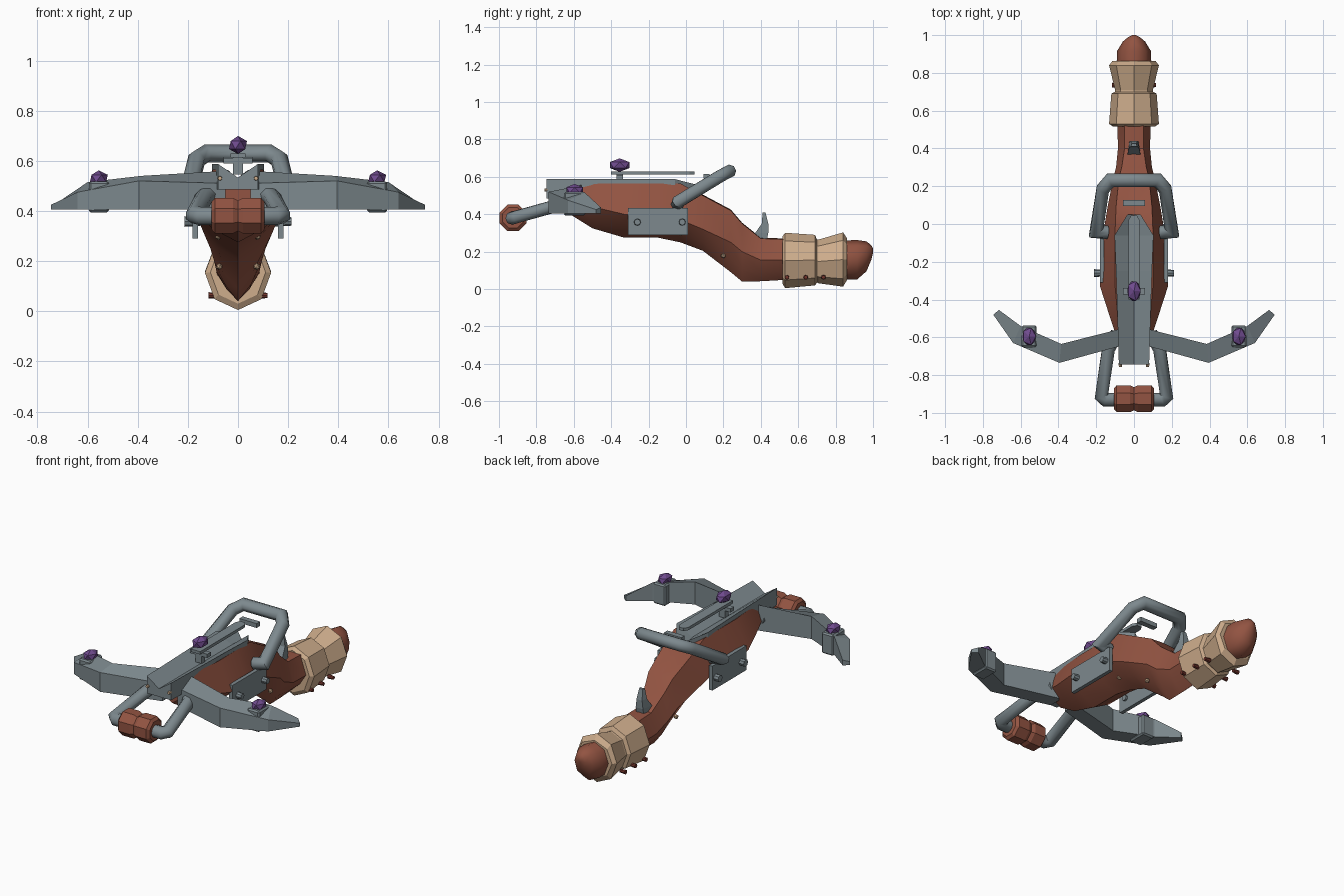
import bpy, bmesh, math
from mathutils import Vector, Matrix

if "Cube" in bpy.data.objects:
    bpy.data.objects.remove(bpy.data.objects["Cube"])


def material(name, rgb):
    m = bpy.data.materials.new(name)
    m.diffuse_color = (*rgb, 1)
    m.use_nodes = True
    m.node_tree.nodes["Principled BSDF"].inputs["Base Color"].default_value = m.diffuse_color
    return m


WOOD = material("rust brown wood", (.29, .088, .054))
STEEL = material("blue grey steel", (.205, .25, .27))
CLOTH = material("tan wrap", (.62, .42, .265))
GEM = material("purple gem", (.16, .07, .27))
NAIL = material("dark red nail", (.17, .035, .025))


def finish(name, bm, mat, smooth=0):
    bmesh.ops.recalc_face_normals(bm, faces=bm.faces[:])
    me = bpy.data.meshes.new(name)
    bm.to_mesh(me)
    bm.free()
    me.materials.append(mat)
    ob = bpy.data.objects.new(name, me)
    bpy.context.collection.objects.link(ob)
    if smooth:
        bpy.ops.object.select_all(action='DESELECT')
        ob.select_set(True)
        bpy.context.view_layer.objects.active = ob
        bpy.ops.object.shade_smooth_by_angle(angle=math.radians(smooth))
    return ob


def loft(name, rings, mat, smooth=0):
    """Skin a list of equal-length point rings and cap the ends."""
    bm = bmesh.new()
    vs = [[bm.verts.new(p) for p in r] for r in rings]
    n = len(vs[0])
    for a, b in zip(vs, vs[1:]):
        for i in range(n):
            j = (i + 1) % n
            bm.faces.new((a[i], a[j], b[j], b[i]))
    bm.faces.new(vs[0])
    bm.faces.new(vs[-1])
    return finish(name, bm, mat, smooth)


def oval(y, rx, rz, zc, n=8):
    """Ring around the y axis with a corner at the bottom."""
    return [(rx * math.sin(2 * math.pi * i / n), y, zc - rz * math.cos(2 * math.pi * i / n))
            for i in range(n)]


def tube(name, path, r, mat, n=8):
    """Round bar with mitred corners."""
    p = [Vector(q) for q in path]
    rings = []
    for i, c in enumerate(p):
        d0 = (p[max(i, 1)] - p[max(i, 1) - 1]).normalized()
        k = min(i, len(p) - 2)
        d1 = (p[k + 1] - p[k]).normalized()
        t = (d0 + d1).normalized()
        stretch = 1 / max(.6, t.dot(d1))
        up = Vector((0, -.45, .9))
        u = t.cross(up).normalized()
        v = u.cross(t).normalized()
        rings.append([c + u * r * stretch * math.cos(2 * math.pi * (a + .5) / n)
                      + v * r * math.sin(2 * math.pi * (a + .5) / n) for a in range(n)])
    return loft(name, rings, mat, 50)


def box(name, c, size, mat, bevel=0):
    bm = bmesh.new()
    bmesh.ops.create_cube(bm, size=1, matrix=Matrix.Translation(c) @ Matrix.Diagonal((*size, 1)))
    if bevel:
        bmesh.ops.bevel(bm, geom=bm.edges[:], offset=bevel, segments=1, affect='EDGES')
    return finish(name, bm, mat)


def gem(name, c, size, mat=GEM):
    bm = bmesh.new()
    bmesh.ops.create_icosphere(bm, subdivisions=1, radius=1,
                               matrix=Matrix.Translation(c) @ Matrix.Diagonal((*size, 1)))
    return finish(name, bm, mat)


def peg(name, c, r, depth, axis, mat):
    bm = bmesh.new()
    rot = Matrix.Rotation(math.pi / 2, 4, 'Y' if axis == 'x' else 'X')
    bmesh.ops.create_cone(bm, cap_ends=True, segments=8, radius1=r, radius2=r * .8,
                          depth=depth, matrix=Matrix.Translation(c) @ rot)
    return finish(name, bm, mat)


# Wooden stock: y, half width, top z, top half width, middle z, bottom z
stock = []
for y, w, zt, wt, zm, zb in [
        (-.62, .085, .57, .07, .48, .40), (-.50, .125, .565, .085, .44, .325),
        (-.33, .18, .565, .10, .40, .275), (-.15, .17, .565, .10, .39, .275),
        (-.03, .16, .565, .10, .37, .25), (.09, .14, .50, .095, .32, .205),
        (.24, .11, .42, .08, .25, .09), (.30, .095, .35, .065, .20, .04),
        (.40, .085, .27, .05, .155, .042), (.54, .088, .265, .05, .155, .05)]:
    dip = .055 if y < 0 else -.005
    low = (w * .55, zm - (zm - zb) * .58)
    stock.append([(0, y, zt - dip), (wt, y, zt), (w, y, zm), (low[0], y, low[1]), (0, y, zb),
                  (-low[0], y, low[1]), (-w, y, zm), (-wt, y, zt)])
loft("stock", stock, WOOD, 25)

# Grip wrapping and rounded butt
loft("grip_wrap", [oval(*r) for r in [
    (.515, .11, .125, .155), (.53, .132, .148, .153), (.69, .12, .135, .155),
    (.70, .10, .115, .15), (.71, .10, .117, .148), (.84, .132, .145, .158),
    (.862, .115, .11, .16)]], CLOTH)
loft("butt", [oval(*r) for r in [
    (.84, .092, .105, .155), (.915, .09, .105, .157), (.965, .06, .08, .175),
    (.99, .03, .04, .195), (1.0, .01, .012, .205)]], WOOD, 60)

# Grooved rail
loft("rail", [[(-w, y, z), (0, y, z - .055), (w, y, z), (w, y, .485), (-w, y, .485)]
              for y, w, z in [(-.745, .08, .588), (-.25, .095, .588), (-.06, .103, .588),
                              (.05, .035, .56)]], STEEL)

# Sight bar, its mount, the centre gem and the rear sight
loft("sight_bar", [[(-w, y, .613), (w, y, .613), (w, y, .63), (-w, y, .63)]
                   for y, w in [(-.40, .03), (.02, .03), (.045, .015)]], STEEL)
box("sight_mount", (0, -.355, .60), (.115, .034, .022), STEEL)
box("mount_post", (0, -.355, .58), (.04, .034, .07), STEEL)
gem("centre_gem", (0, -.355, .663), (.04, .061, .036))
box("rear_sight", (0, .11, .603), (.115, .032, .026), STEEL)

# Rear hook
loft("hook", [[(-w, y0, z), (w, y0, z), (w * .7, y1, z), (-w * .7, y1, z)]
              for y0, y1, z, w in [(.345, .43, .25, .036), (.37, .44, .30, .034),
                                   (.405, .44, .35, .026), (.41, .425, .41, .016)]], STEEL)

# Carry handle over the back and stirrup at the front
handle = [(.14, -.045, .455), (.20, -.04, .468), (.165, .185, .605), (.125, .232, .63)]
stirrup = [(.09, -.58, .475), (.135, -.66, .455), (.172, -.91, .385), (.15, -.93, .38)]
for name, half in (("carry_handle", handle), ("stirrup", stirrup)):
    tube(name, half + [(-x, y, z) for x, y, z in half[::-1]], .036, STEEL)

# Wooden roller on the stirrup
loft("stirrup_roller", [[(x, -.925 + r * math.cos((a + .5) * math.pi / 4),
                          .381 + r * math.sin((a + .5) * math.pi / 4)) for a in range(8)]
                        for x, r in [(-.105, .06), (-.092, .077), (-.02, .077), (0, .066),
                                     (.02, .077), (.092, .077), (.105, .06)]], WOOD)

for s, side in ((1, "right"), (-1, "left")):
    # Bow limb: front corner, back corner, front and back top heights
    loft(side + "_limb", [[(s * fx, fy, .405), (s * fx, fy, zf), (s * bx, by, zb), (s * bx, by, .405)]
                          for fx, fy, bx, by, zf, zb in [
        (.05, -.64, .05, -.55, .51, .56), (.395, -.735, .385, -.635, .52, .54),
        (.64, -.63, .60, -.54, .475, .515), (.745, -.48, .715, -.455, .425, .437)]], STEEL)
    # Limb clamp with gem
    box(side + "_limb_clamp", (s * .555, -.595, .456), (.08, .115, .125), STEEL, .008)
    gem(side + "_limb_gem", (s * .555, -.595, .53), (.04, .053, .032))
    # Side plate with bolts
    box(side + "_side_plate", (s * .17, -.15, .362), (.022, .32, .145), STEEL)
    for y in (-.26, -.02):
        peg(side + "_plate_bolt", (s * .18, y, .358), .021, .065, 'x', STEEL)
    # Rivets on rail and stock
    peg(side + "_rail_rivet", (s * .072, -.747, .53), .01, .02, 'y', CLOTH)
    gem(side + "_neck_rivet", (s * .075, .2, .178), (.014, .014, .014), CLOTH)
    gem(side + "_belly_rivet", (s * .078, -.03, .298), (.014, .014, .014), CLOTH)
    # Nails through the wrap
    for y in (.54, .64, .735):
        peg(side + "_wrap_nail", (s * .1, y, .063), .013, .035, 'x', NAIL)
